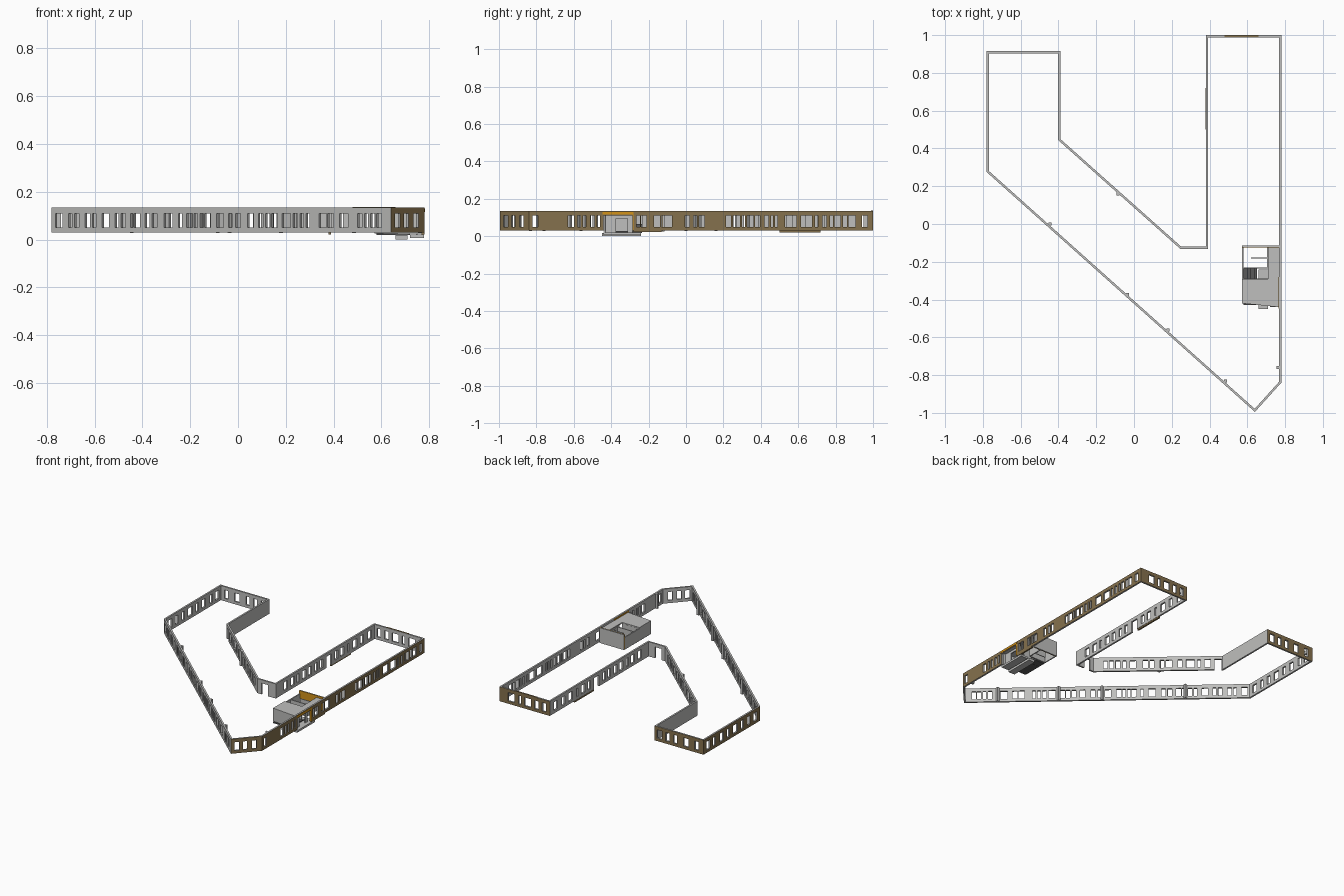
import bpy, bmesh
from mathutils import Vector

if "Cube" in bpy.data.objects:
    bpy.data.objects.remove(bpy.data.objects["Cube"])


def material(name, rgb):
    m = bpy.data.materials.new(name)
    m.diffuse_color = (*rgb, 1)
    m.use_nodes = True
    m.node_tree.nodes["Principled BSDF"].inputs["Base Color"].default_value = m.diffuse_color
    return m


GREY = material("light_grey", (0.52, 0.52, 0.51))
BROWN = material("brown_cladding", (0.235, 0.165, 0.075))
ORANGE = material("orange_trim", (0.65, 0.29, 0.01))
DARK = material("dark_grey", (0.10, 0.10, 0.10))


def finish(name, bm, mats):
    bmesh.ops.remove_doubles(bm, verts=bm.verts, dist=1e-5)
    bmesh.ops.recalc_face_normals(bm, faces=bm.faces)
    me = bpy.data.meshes.new(name)
    bm.to_mesh(me)
    bm.free()
    for m in mats:
        me.materials.append(m)
    ob = bpy.data.objects.new(name, me)
    bpy.context.collection.objects.link(ob)
    return ob


def prism(name, pts, z0, z1, mat):
    bm = bmesh.new()
    f = bm.faces.new([bm.verts.new((x, y, z0)) for x, y in pts])
    ext = bmesh.ops.extrude_face_region(bm, geom=[f])["geom"]
    for v in ext:
        if isinstance(v, bmesh.types.BMVert):
            v.co.z = z1
    # keep the starting face as the bottom cap
    if not f.is_valid:
        bmesh.ops.holes_fill(bm, edges=bm.edges)
    return finish(name, bm, [mat])


def box(name, x0, x1, y0, y1, z0, z1, mat):
    return prism(name, [(x0, y0), (x1, y0), (x1, y1), (x0, y1)], z0, z1, mat)


T = 0.012                                  # wall thickness
ZS = [0.03, 0.05, 0.11, 0.134]             # base, sill, head, top

# Footprint corners, counter-clockwise
P = [Vector(p) for p in [(0.78, 1), (0.38, 1), (0.38, -0.12), (0.25, -0.12),
                         (-0.39, 0.45), (-0.39, 0.915), (-0.78, 0.915),
                         (-0.78, 0.275), (0.64, -0.995), (0.78, -0.84)]]
N = len(P)


def inward(i):
    d = (P[(i + 1) % N] - P[i % N]).normalized()
    return Vector((-d.y, d.x))


def mitre(i):
    a, b = inward(i - 1), inward(i)
    return P[i % N] + (a + b) * (T / (1 + a.dot(b)))


def wall(name, i, axis, windows, doors=(), clad=False):
    """Wall i; openings are given in hundredths along the x (0) or y (1) axis."""
    a, b, n = P[i], P[(i + 1) % N], inward(i)
    par = lambda c: (c / 100 - a[axis]) / (b[axis] - a[axis])
    spans = sorted([(*sorted((par(u), par(v))), 0) for u, v in windows] +
                   [(*sorted((par(u), par(v))), 1) for u, v in doors])
    ts, kind = [0.0], []
    for u, v, k in spans:
        ts += [u, v]
        kind += [None, k]
    ts.append(1.0)
    kind.append(None)
    out = [a.lerp(b, t) for t in ts]
    inn = [p + n * T for p in out]
    inn[0], inn[-1] = mitre(i), mitre(i + 1)

    def solid(c, r):
        if c < 0 or c >= len(kind) or r < 0 or r > 2:
            return False
        return kind[c] is None or r == 2 or (r == 0 and kind[c] == 0)

    bm = bmesh.new()

    def quad(pts, m=0):
        f = bm.faces.new([bm.verts.new((p.x, p.y, z)) for p, z in pts])
        f.material_index = m

    for c in range(len(kind)):
        for r in range(3):
            if not solid(c, r):
                continue
            z0, z1 = ZS[r], ZS[r + 1]
            for side, m in ((out, 1 if clad else 0), (inn, 0)):
                quad([(side[c], z0), (side[c + 1], z0), (side[c + 1], z1), (side[c], z1)], m)
            for k, z in ((r - 1, z0), (r + 1, z1)):
                if not solid(c, k):
                    quad([(out[c], z), (out[c + 1], z), (inn[c + 1], z), (inn[c], z)])
            for k, e in ((c - 1, c), (c + 1, c + 1)):
                if 0 <= k < len(kind) and not solid(k, r):
                    quad([(out[e], z0), (inn[e], z0), (inn[e], z1), (out[e], z1)])
    return finish(name, bm, [GREY, BROWN])


# Perimeter walls
wall("right_arm_end_wall", 0, 0,
     [(41, 44), (47, 50), (53, 58), (61, 63), (66, 71)], clad=True)
wall("right_arm_inner_wall", 1, 1,
     [(-4, 0), (4, 8), (11, 13), (17, 21), (24, 27), (31, 34), (37, 40),
      (54, 57), (60, 64), (68, 70), (74, 79), (83, 86), (91, 95)], [(44, 50)])
wall("courtyard_wall", 2, 0, [], [(28, 33)])
wall("inner_diagonal_wall", 3, 0,
     [(18, 20), (15, 17), (12, 14), (9, 10.5), (4, 7), (-2, 0.5), (-5, -3),
      (-10, -8), (-14, -11), (-19, -17), (-25, -21), (-28, -26.5), (-33, -30)],
     [(-38.5, -35)])
wall("left_arm_inner_wall", 4, 1, [])
wall("left_arm_end_wall", 5, 0,
     [(-74, -71), (-66, -62), (-57, -54), (-51, -48), (-45, -41)], clad=True)
wall("left_side_wall", 6, 1,
     [(31, 35), (39, 42), (46, 49), (53, 58), (62, 65), (69, 73), (78, 81), (84, 88)],
     clad=True)
wall("front_diagonal_wall", 7, 0,
     [(-76.5, -73.5), (-71, -69.5), (-68.5, -66.5), (-64, -62), (-61, -59.5),
      (-57, -54), (-51.5, -50), (-49, -47), (-45, -44), (-43.5, -41), (-39, -37),
      (-36, -34), (-31, -27.5), (-25, -23.5), (-21.5, -19), (-18.5, -17),
      (-16, -14.5), (-14, -11.5), (-9, -6), (-4, -2.5), (-1, 1), (4, 6.5),
      (8.5, 10.5), (11.5, 13.5), (14, 16.5), (18.5, 22), (23, 25), (26, 27.5),
      (28.5, 30), (34, 37), (37.5, 40), (42.5, 46), (50, 52), (53, 54.5),
      (55.5, 57.5), (58, 60)])
wall("corner_wall", 8, 0, [(65.7, 67.8), (69.5, 71.3), (73.5, 75.5)], clad=True)
wall("right_side_wall", 9, 1,
     [(-82, -79), (-63, -60), (-58, -56.5), (-55, -53.5), (-51, -49), (-47.5, -46),
      (-26.5, -24.5), (-24, -21), (-17, -14), (-13, -7.5), (-0.5, 2), (4, 6),
      (7, 10), (21.5, 24), (25, 29), (30, 31.5), (32.5, 36), (37, 39.5), (42, 44),
      (45.5, 46.5), (47.5, 49), (53, 59), (61.5, 67.5), (69, 70.5), (73, 75),
      (77, 78.5), (79.5, 82.5), (84, 86), (87, 90.5), (94, 97)],
     [(-44, -28.5)], clad=True)

# Small wall posts on the inner sides
for k, (x, y) in enumerate([(-0.445, 0.0), (-0.035, -0.372), (0.18, -0.562),
                            (0.485, -0.832), (-0.085, 0.16), (0.762, -0.76)]):
    box(f"wall_post_{k + 1}", x - 0.008, x + 0.008, y - 0.008, y + 0.008, 0.028, 0.134, GREY)

# Door threshold and parapet cap
box("door_threshold", 0.378, 0.39, 0.5, 0.72, 0.02, 0.03, BROWN)
box("parapet_cap", 0.48, 0.66, 0.99, 1.0, 0.134, 0.136, BROWN)

# Entrance core: roof with stair opening, walls, floor and stair
prism("core_roof", [(0.572, -0.42), (0.768, -0.44), (0.768, -0.12), (0.71, -0.12),
                    (0.71, -0.29), (0.572, -0.29)], 0.112, 0.12, GREY)
prism("core_front_wall", [(0.572, -0.42), (0.768, -0.44), (0.768, -0.432),
                          (0.572, -0.412)], 0.025, 0.112, GREY)
box("core_left_wall", 0.572, 0.58, -0.412, -0.12, 0.025, 0.112, GREY)
box("core_back_wall", 0.572, 0.768, -0.122, -0.115, 0.025, 0.134, GREY)
box("core_back_lining", 0.572, 0.768, -0.125, -0.122, 0.025, 0.134, ORANGE)
box("core_inner_wall", 0.705, 0.712, -0.23, -0.122, 0.025, 0.112, GREY)
box("core_partition", 0.58, 0.71, -0.236, -0.229, 0.025, 0.112, GREY)
box("core_stair_rail", 0.62, 0.705, -0.182, -0.177, 0.025, 0.11, GREY)
box("core_stair_wall", 0.58, 0.71, -0.294, -0.289, 0.025, 0.112, GREY)
box("core_floor", 0.58, 0.72, -0.43, -0.29, 0.018, 0.027, DARK)
box("core_footing", 0.66, 0.71, -0.45, -0.24, 0.0, 0.018, GREY)
for k in range(4):
    box(f"stair_step_{k + 1}", 0.58 + k * 0.018, 0.598 + k * 0.018, -0.289, -0.236,
        0.018, 0.03 + k * 0.012, DARK)

# Entrance front: recessed panels beside the door, orange frame
box("entrance_panel_left", 0.745, 0.752, -0.432, -0.375, 0.01, 0.112, GREY)
box("entrance_panel_right", 0.745, 0.752, -0.312, -0.285, 0.01, 0.112, GREY)
box("entrance_panel_top", 0.745, 0.752, -0.375, -0.312, 0.095, 0.112, GREY)
box("entrance_step", 0.72, 0.778, -0.44, -0.24, 0.006, 0.02, GREY)
box("entrance_lintel", 0.766, 0.782, -0.447, -0.28, 0.116, 0.13, ORANGE)
box("entrance_jamb", 0.766, 0.781, -0.287, -0.28, 0.03, 0.118, ORANGE)
box("entrance_ledge", 0.768, 0.78, -0.28, -0.13, 0.022, 0.03, BROWN)
